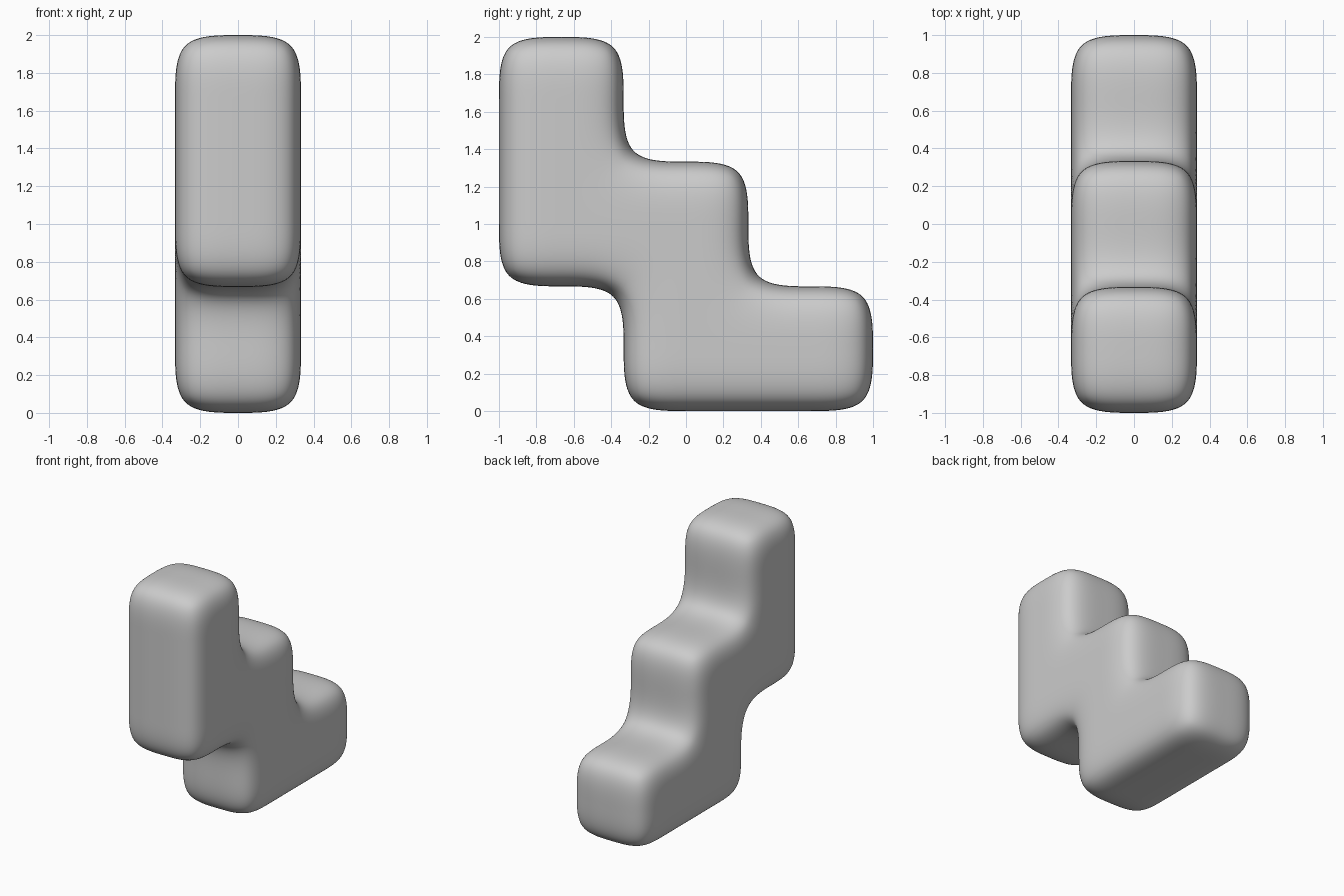
import bpy, bmesh
from mathutils import Vector

if "Cube" in bpy.data.objects:
    bpy.data.objects.remove(bpy.data.objects["Cube"])

S = 2 / 3      # cell size
N = 2          # divisions per cell edge
H = S / N
# Stair cells as (column along y, row along z)
CELLS = {(0, 2), (0, 1), (1, 1), (1, 0), (2, 0)}

bm = bmesh.new()
cache = {}


def vert(i, j, k):
    if (i, j, k) not in cache:
        cache[(i, j, k)] = bm.verts.new((i * H - S / 2, j * H - 1, k * H))
    return cache[(i, j, k)]


# Outer faces of the joined cells, each divided into a grid
for y, z in CELLS:
    base = Vector((0, y * N, z * N))
    for axis in range(3):
        for side in (0, 1):
            step = [0, 0, 0]
            step[axis] = 2 * side - 1
            if axis and (y + step[1], z + step[2]) in CELLS:
                continue
            u, v = (axis + 1) % 3, (axis + 2) % 3
            for a in range(N):
                for b in range(N):
                    quad = []
                    for da, db in ((0, 0), (1, 0), (1, 1), (0, 1)):
                        p = base.copy()
                        p[axis] += side * N
                        p[u] += a + da
                        p[v] += b + db
                        quad.append(vert(*(int(c) for c in p)))
                    bm.faces.new(quad if side else quad[::-1])

for f in bm.faces:
    f.smooth = True
mesh = bpy.data.meshes.new("stepped_block")
bm.to_mesh(mesh)
bm.free()
block = bpy.data.objects.new("stepped_block", mesh)
bpy.context.collection.objects.link(block)

# Soft rounding
sub = block.modifiers.new("rounding", 'SUBSURF')
sub.levels = sub.render_levels = 4
